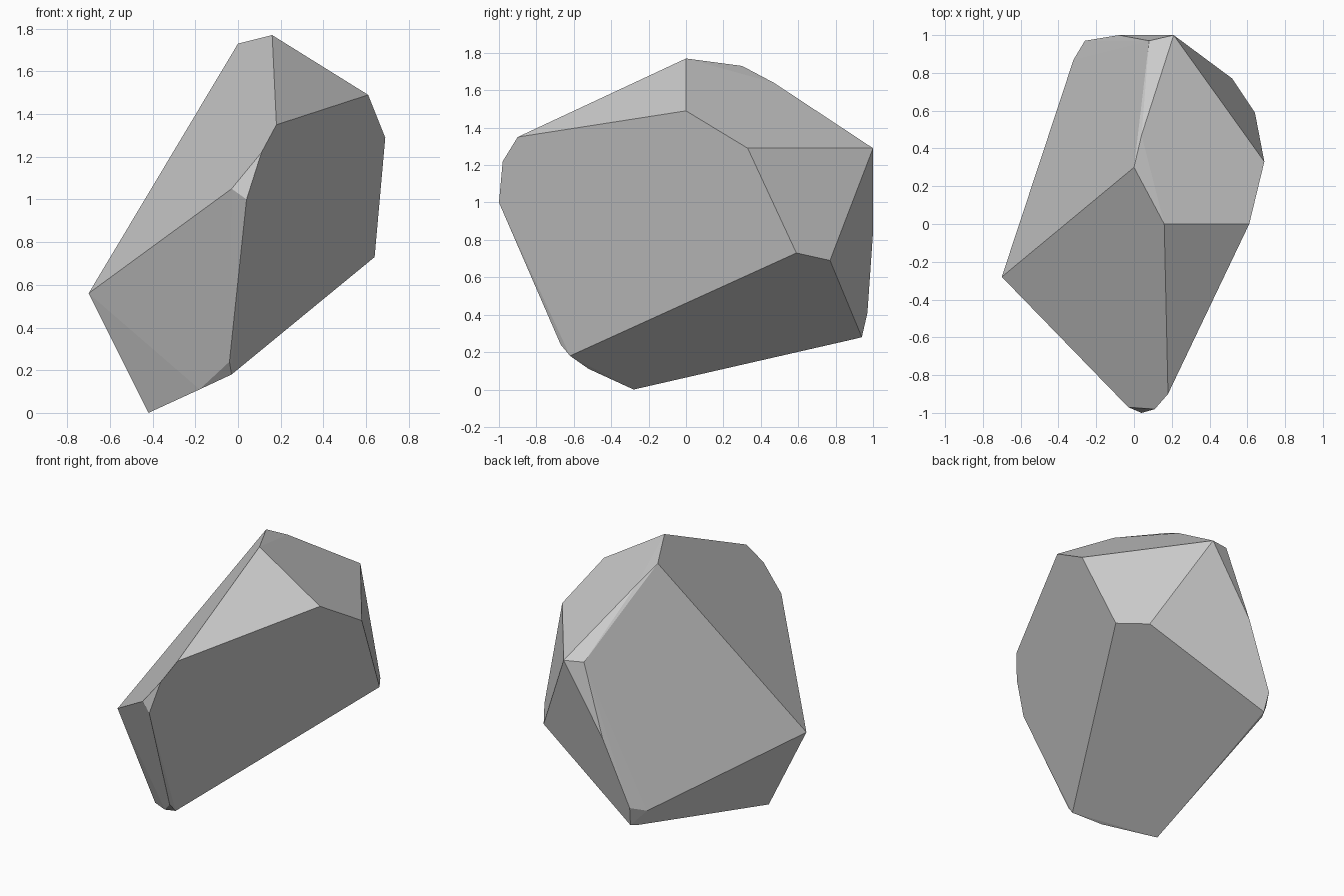
import bpy, bmesh
from math import radians

# Corner points of the chipped boulder, grouped by region
crown = [(0.16, 0, 1.77), (0.0, 0.30, 1.73), (0.04, 0.47, 1.64), (0.61, 0, 1.49)]
right_side = [(0.69, 0.33, 1.29), (0.64, 0.59, 0.73), (0.52, 0.77, 0.69)]
front_tip = [(0.18, -0.90, 1.35), (0.11, -0.98, 1.22), (0.04, -1.0, 1.0), (-0.03, -0.97, 1.05)]
left_side = [(-0.70, -0.28, 0.56)]
foot = [(-0.42, -0.28, 0), (-0.18, -0.52, 0.11), (-0.03, -0.62, 0.18), (-0.04, -0.67, 0.24)]
back = [(0.21, 1.0, 1.29), (0.08, 0.97, 1.30), (-0.08, 1.0, 0.84), (-0.26, 0.97, 0.41),
        (-0.245, 0.94, 0.28), (-0.265, 0.90, 0.27), (-0.32, 0.87, 0.37)]

# Wrap the corners in a convex shell and merge nearly flat facets
bm = bmesh.new()
for p in crown + right_side + front_tip + left_side + foot + back:
    bm.verts.new(p)
bmesh.ops.convex_hull(bm, input=bm.verts)
bmesh.ops.dissolve_limit(bm, angle_limit=radians(2), verts=bm.verts, edges=bm.edges)
bmesh.ops.recalc_face_normals(bm, faces=bm.faces)

# Flat-shaded rock object
mesh = bpy.data.meshes.new("rock")
bm.to_mesh(mesh)
bm.free()
rock = bpy.data.objects.new("rock", mesh)
bpy.context.collection.objects.link(rock)
